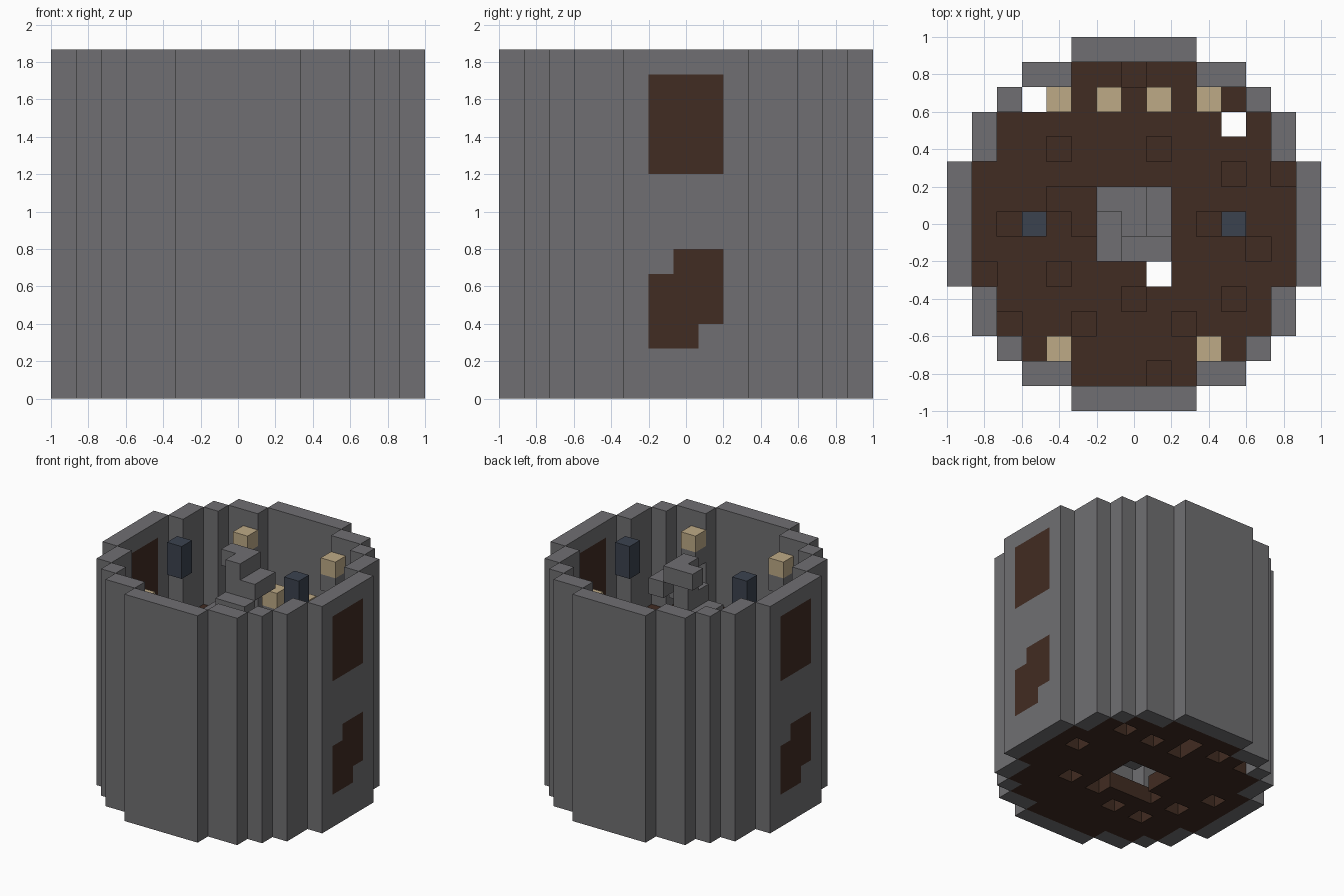
import bpy
import bmesh
from mathutils import Vector

if "Cube" in bpy.data.objects:
    bpy.data.objects.remove(bpy.data.objects["Cube"])

UNIT = 2 / 15      # edge of one block
LEVELS = 14        # blocks from ground to rim
UPPER = 7          # level of the upper floor


def material(name, r, g, b):
    mat = bpy.data.materials.new(name)
    mat.use_nodes = True
    mat.diffuse_color = (r, g, b, 1)
    mat.node_tree.nodes["Principled BSDF"].inputs["Base Color"].default_value = (r, g, b, 1)
    return mat


stone = material("grey stone", 0.162, 0.159, 0.168)
wood = material("dark brown wood", 0.053, 0.025, 0.016)
cream = material("cream", 0.51, 0.40, 0.24)
slate = material("slate blue", 0.044, 0.055, 0.078)

SIDES = [Vector(d) for d in ((1, 0, 0), (-1, 0, 0), (0, 1, 0), (0, -1, 0), (0, 0, 1), (0, 0, -1))]


def build(name, cells, mat):
    """Make one object from the outer faces of a set of grid blocks."""
    bm = bmesh.new()
    for cell in cells:
        middle = Vector(cell) + Vector((0, 0, 0.5))
        for n in SIDES:
            if tuple(int(a + b) for a, b in zip(cell, n)) in cells:
                continue
            u = Vector((n.y, n.z, n.x))
            v = n.cross(u)
            ring = (u + v, v - u, -u - v, u - v)
            bm.faces.new([bm.verts.new((middle + (n + c) / 2) * UNIT) for c in ring])
    bmesh.ops.remove_doubles(bm, verts=bm.verts, dist=UNIT / 100)
    bmesh.ops.dissolve_limit(bm, angle_limit=0.01, verts=bm.verts, edges=bm.edges)
    mesh = bpy.data.meshes.new(name)
    bm.to_mesh(mesh)
    bm.free()
    mesh.materials.append(mat)
    obj = bpy.data.objects.new(name, mesh)
    bpy.context.collection.objects.link(obj)


def column(x, y, low, high):
    return {(x, y, z) for z in range(low, high)}


# Round plan: half width of the floor for each distance from the middle row
half_width = (6, 6, 6, 5, 5, 4, 2)
plan = {(x, y) for y in range(-6, 7)
        for x in range(-half_width[abs(y)], half_width[abs(y)] + 1)}
rim = {(x + dx, y + dy) for x, y in plan
       for dx, dy in ((1, 0), (-1, 0), (0, 1), (0, -1))} - plan

# Wooden panels in both side walls, turned half way round for the second wall
panel = {(7, y, z) for y in (-1, 0, 1) for z in range(9, 13)}
panel |= column(7, -1, 2, 5) | column(7, 0, 2, 6) | column(7, 1, 3, 6)
other_panel = {(-x, -y, z) for x, y, z in panel}
build("left_wall_panels", panel, wood)
build("right_wall_panels", other_panel, wood)

# Tower wall
wall = set()
for x, y in rim:
    wall |= column(x, y, 0, LEVELS)
build("tower_wall", wall - panel - other_panel, stone)

# Two worn floors with missing boards and an open stairwell
stairwell = {(x, y) for x in (-1, 0, 1) for y in (-1, 0, 1)}
landing = {(-3, 1), (-2, 1), (-2, 0)}
both_gaps = {(-4, 5), (4, 4), (1, -2)}
upper_gaps = {(-3, 3), (1, 3), (4, 2), (6, 2), (5, -1), (-6, -2), (-3, -2), (0, -3), (4, -3),
              (-5, -4), (-2, -4), (2, -4), (1, -6), (0, 6), (-5, 0), (3, 0)}
lower_gaps = {(5, 1), (2, 4), (0, 5), (-2, 5), (0, 4), (3, -2), (-1, -3),
              (-2, -1), (-5, 1), (-3, -3), (-4, -1)}
for name, level, gaps in (("ground_floor", 0, lower_gaps), ("upper_floor", UPPER, upper_gaps | landing)):
    boards = plan - stairwell - both_gaps - gaps
    build(name, {(x, y, level) for x, y in boards}, wood)

# Spiral stair: two blocks per step around a central post
turns = (((-1, 1), (0, 1)), ((1, 1), (1, 0)), ((1, -1), (0, -1)), ((-1, -1), (-1, 0)))
stair = column(0, 0, 1, LEVELS)
for step in range(LEVELS - 1):
    for x, y in turns[step % 4]:
        stair.add((x, y, LEVELS - 1 - step))
build("spiral_stair", stair, stone)

# Wall lamps: cream block on a stone bracket
for i, (x, y, z) in enumerate(((-3, 5, 12), (3, 5, 12), (-3, -5, 12), (3, -5, 12), (-1, 5, 9), (1, 5, 9))):
    build(f"lamp_{i + 1}", {(x, y, z)}, cream)
    build(f"lamp_bracket_{i + 1}", {(x, y, z - 1)}, stone)

# Hanging blue blocks at the rim
for side, x in (("left", 4), ("right", -4)):
    build(f"{side}_hanging_block", column(x, 0, LEVELS - 2, LEVELS), slate)
